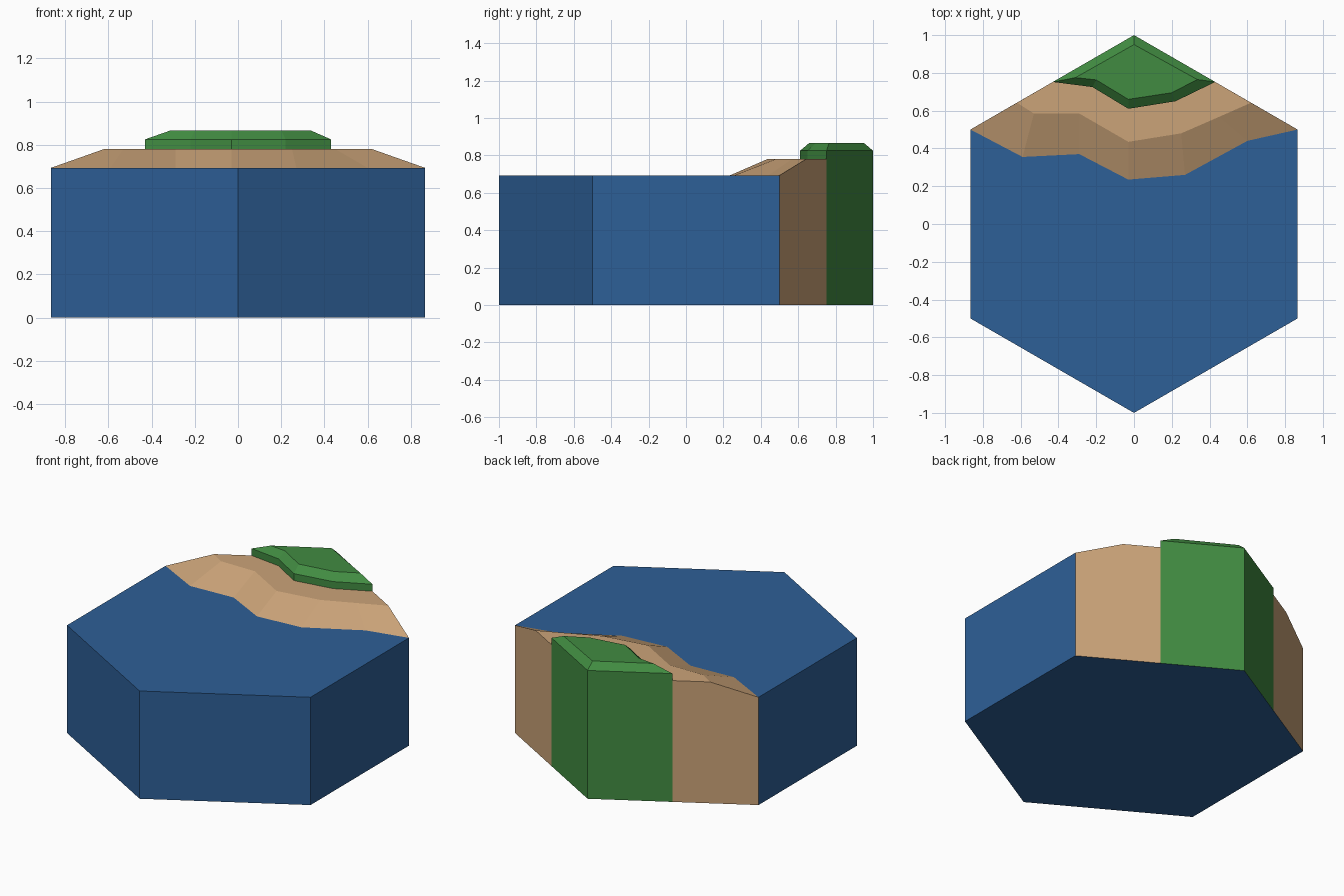
import bpy, bmesh

if "Cube" in bpy.data.objects:
    bpy.data.objects.remove(bpy.data.objects["Cube"])

Z_WATER, Z_SAND, Z_RIM, Z_TOP = 0.693, 0.78, 0.825, 0.867


def material(name, rgb):
    m = bpy.data.materials.new(name)
    m.diffuse_color = (*rgb, 1)
    m.use_nodes = True
    m.node_tree.nodes["Principled BSDF"].inputs["Base Color"].default_value = m.diffuse_color
    return m


def at(points, z):
    return [(x, y, z) for x, y in points]


def strip(lower, upper):
    """Quads joining two open paths of equal length."""
    return [[lower[i], lower[i + 1], upper[i + 1], upper[i]]
            for i in range(len(lower) - 1)]


def build(name, faces, mat):
    bm = bmesh.new()
    for f in faces:
        bm.faces.new([bm.verts.new(p) for p in f])
    bmesh.ops.remove_doubles(bm, verts=bm.verts, dist=1e-4)
    me = bpy.data.meshes.new(name)
    bm.to_mesh(me)
    bm.free()
    me.materials.append(mat)
    ob = bpy.data.objects.new(name, me)
    bpy.context.collection.objects.link(ob)


blue = material("water blue", (0.027, 0.115, 0.31))
tan = material("sand tan", (0.60, 0.37, 0.19))
green = material("grass green", (0.053, 0.26, 0.053))

# Plan outlines, all running left to right
W, E = (-0.866, 0.5), (0.866, 0.5)
APEX = (0, 1)
south = [W, (-0.866, -0.5), (0, -1), (0.866, -0.5), E]
shore = [W, (-0.59, 0.355), (-0.29, 0.37), (-0.03, 0.235), (0.27, 0.26), (0.6, 0.44), E]
crest = [(-0.62, 0.642), (-0.53, 0.585), (-0.29, 0.585), (-0.03, 0.435),
         (0.25, 0.48), (0.45, 0.567), (0.62, 0.642)]
foot = [(-0.43, 0.752), (-0.22, 0.725), (-0.03, 0.61), (0.22, 0.65), (0.43, 0.752)]
lip = [(-0.31, 0.775), (-0.2, 0.763), (-0.03, 0.66), (0.2, 0.695), (0.335, 0.765)]

# Water: full hexagon base, four outer walls, top up to the shoreline
build("water", [at(south + [APEX], 0)[::-1],
                at(south + shore[-2:0:-1], Z_WATER)]
      + strip(at(south, 0), at(south, Z_WATER)), blue)

# Sand: beach slope, flat shelf and the two outer side walls
left, right = [
    at([a], 0) + at([g], 0) + at([g], Z_SAND) + at([c], Z_SAND) + at([a], Z_WATER)
    for a, g, c in ((W, foot[0], crest[0]), (E, foot[-1], crest[-1]))]
build("sand_beach", strip(at(shore, Z_WATER), at(crest, Z_SAND))
      + [at(crest + foot[::-1], Z_SAND), left[::-1], right], tan)

# Grass: low front wall, full-height back walls, bevelled rim and flat top
back = [foot[-1], APEX, foot[0]]
ring = foot + [APEX, foot[0]]
inner = lip + [(0, 0.95), lip[0]]
build("grass", strip(at(foot, Z_SAND), at(foot, Z_RIM))
      + strip(at(back, 0), at(back, Z_RIM))
      + strip(at(ring, Z_RIM), at(inner, Z_TOP))
      + [at(inner[:-1], Z_TOP)], green)
